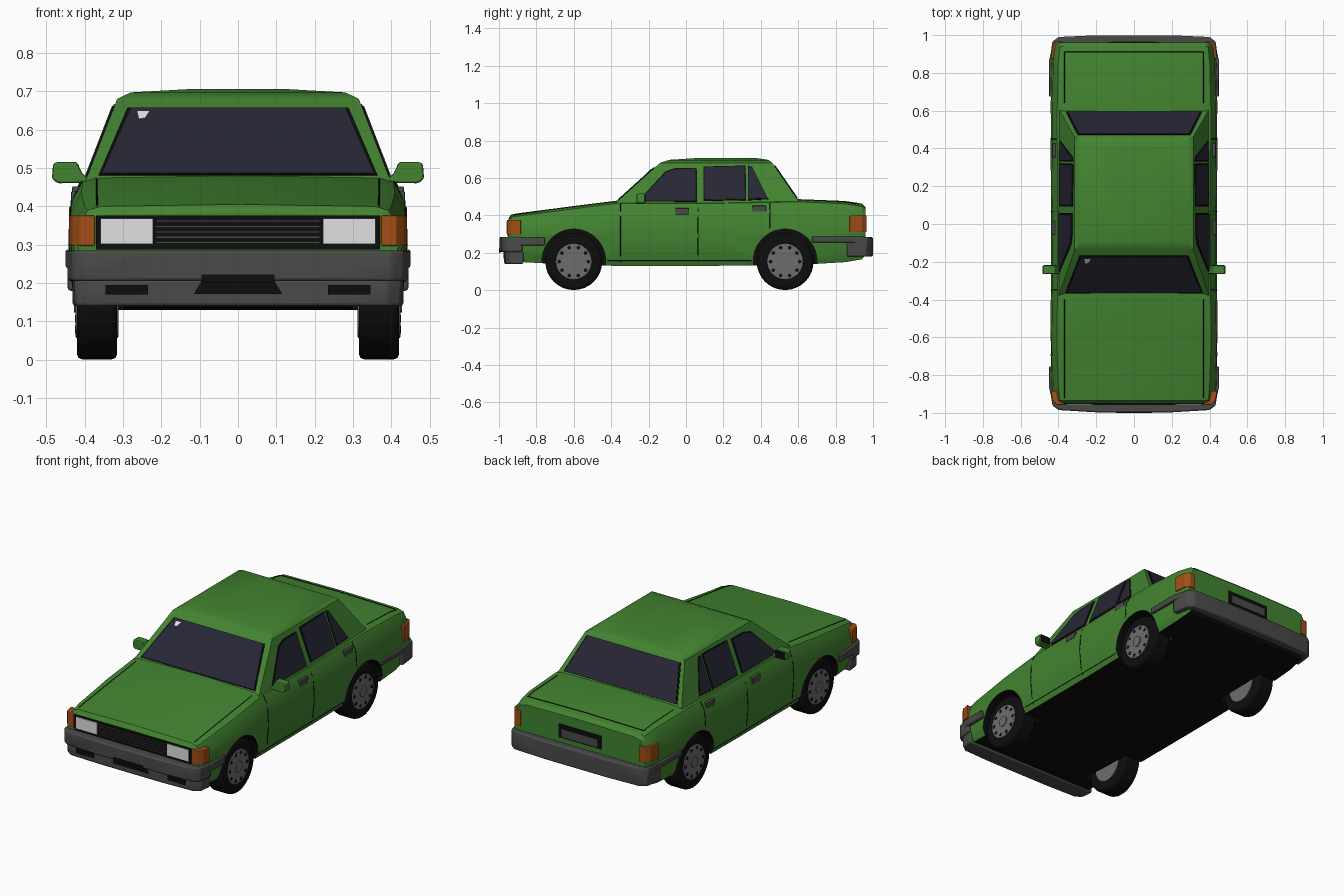
import bpy, bmesh, math
from mathutils import Vector, Matrix

if "Cube" in bpy.data.objects:
    bpy.data.objects.remove(bpy.data.objects["Cube"], do_unlink=True)


def material(name, r, g, b):
    m = bpy.data.materials.new(name)
    m.use_nodes = True
    m.diffuse_color = (r, g, b, 1)
    m.node_tree.nodes["Principled BSDF"].inputs["Base Color"].default_value = (r, g, b, 1)
    return m


GREEN = material("green paint", .055, .23, .03)
BLACK = material("black rubber", .004, .004, .004)
GLASS = material("dark glass", .02, .019, .035)
GREY = material("bumper grey", .065, .07, .065)
RIM = material("wheel grey", .15, .155, .15)
WHITE = material("lamp white", .75, .75, .75)
ORANGE = material("lamp orange", .36, .075, .008)
SIDES = (("left", 1), ("right", -1))


def finish(name, bm, mats, bevel=0):
    bmesh.ops.recalc_face_normals(bm, faces=bm.faces)
    me = bpy.data.meshes.new(name)
    bm.to_mesh(me)
    bm.free()
    ob = bpy.data.objects.new(name, me)
    bpy.context.collection.objects.link(ob)
    for m in mats:
        me.materials.append(m)
    if bevel:
        mod = ob.modifiers.new("soft edges", 'BEVEL')
        mod.width, mod.segments = bevel, 2
        mod.limit_method, mod.angle_limit = 'ANGLE', math.radians(30)
    return ob


def smooth(ob, angle=35):
    bpy.ops.object.select_all(action='DESELECT')
    ob.select_set(True)
    bpy.context.view_layer.objects.active = ob
    bpy.ops.object.shade_smooth_by_angle(angle=math.radians(angle))


def loft(name, rings, mats):
    bm = bmesh.new()
    rows = [[bm.verts.new(p) for p in ring] for ring in rings]
    for a, b in zip(rows, rows[1:]):
        for i in range(len(a)):
            j = (i + 1) % len(a)
            bm.faces.new((a[i], a[j], b[j], b[i]))
    bm.faces.new(rows[0])
    bm.faces.new(rows[-1])
    return finish(name, bm, mats)


def solid(name, pts, vec, mat, bevel=0):
    """Extrude a flat outline along a vector."""
    bm = bmesh.new()
    low = [bm.verts.new(p) for p in pts]
    high = [bm.verts.new(Vector(p) + Vector(vec)) for p in pts]
    bm.faces.new(low)
    bm.faces.new(high)
    for i in range(len(low)):
        j = (i + 1) % len(low)
        bm.faces.new((low[i], low[j], high[j], high[i]))
    return finish(name, bm, [mat], bevel)


def plate(name, pts, normal, mat, lift=.005, grow=0):
    """Thin plate lying on a surface; grow widens the outline."""
    n = Vector(normal).normalized()
    pts = [Vector(p) for p in pts]
    c = sum(pts, Vector()) / len(pts)
    pts = [p + (p - c).normalized() * grow - n * .003 for p in pts]
    return solid(name, pts, n * (lift + .003), mat)


def front_rect(name, x0, x1, z0, z1, y, depth, mat):
    return solid(name, [(x0, y, z0), (x1, y, z0), (x1, y, z1), (x0, y, z1)], (0, depth, 0), mat)


def disc(name, x0, x1, y, z, r, mats, segs=32, bevel=0):
    bm = bmesh.new()
    mat = Matrix.Translation(((x0 + x1) / 2, y, z)) @ Matrix.Rotation(math.pi / 2, 4, 'Y')
    bmesh.ops.create_cone(bm, cap_ends=True, segments=segs, radius1=r, radius2=r,
                          depth=abs(x1 - x0), matrix=mat)
    return finish(name, bm, mats, bevel)


def seam(name, pts):
    cu = bpy.data.curves.new(name, 'CURVE')
    cu.dimensions = '3D'
    cu.bevel_depth, cu.bevel_resolution = .0025, 0
    sp = cu.splines.new('POLY')
    sp.points.add(len(pts) - 1)
    for q, p in zip(sp.points, pts):
        q.co = (*p, 1)
    cu.materials.append(BLACK)
    bpy.context.collection.objects.link(bpy.data.objects.new(name, cu))


# Lower body: y, bottom, top, half width
STATIONS = [(-.95, .2, .378, .418), (-.935, .16, .4, .427), (-.87, .15, .41, .435),
            (-.6, .135, .445, .444), (-.36, .13, .475, .44), (.1, .13, .473, .44),
            (.6, .135, .482, .442), (.85, .15, .472, .436), (.94, .165, .458, .427),
            (.96, .19, .44, .417)]


def station(y):
    for a, b in zip(STATIONS, STATIONS[1:]):
        if a[0] <= y <= b[0]:
            t = (y - a[0]) / (b[0] - a[0])
            return [p + (q - p) * t for p, q in zip(a, b)][1:]


def section(y):
    zb, zt, w = station(y)
    return [(0, zb), (w - .03, zb), (w - .012, zb + .04), (w, .3), (w - .008, zt - .06),
            (w - .035, zt - .01), (w - .07, zt), (0, zt + .005)]


def side_x(y, z):
    pts = section(y)[1:7]
    for (xa, za), (xb, zb) in zip(pts, pts[1:]):
        if za <= z <= zb:
            return xa + (xb - xa) * (z - za) / (zb - za)
    return pts[-1][0]


rings = []
for s in STATIONS:
    half = section(s[0])
    rings.append([(x, s[0], z) for x, z in half] + [(-x, s[0], z) for x, z in half[-2:0:-1]])
body = loft("body", rings, [GREEN, BLACK])
for f in body.data.polygons:
    f.material_index = 1 if f.normal.z < -.6 else 0

# Wheel arches and wheels
for side, s in SIDES:
    for end, y in (("front", -.6), ("rear", .53)):
        cut = disc("arch_cutter", s * .3, s * .6, y, .157, .17, [GREEN, BLACK], 40)
        for f in cut.data.polygons:
            f.material_index = 1
        mod = body.modifiers.new("arch", 'BOOLEAN')
        mod.operation, mod.solver, mod.object = 'DIFFERENCE', 'EXACT', cut
        bpy.context.view_layer.objects.active = body
        bpy.ops.object.modifier_apply(modifier=mod.name)
        bpy.data.objects.remove(cut, do_unlink=True)
        name = f"{end}_{side}"
        smooth(disc(name + "_tyre", s * .315, s * .42, y, .153, .152, [BLACK], 32, .014))
        smooth(disc(name + "_rim", s * .312, s * .423, y, .153, .097, [RIM], 32, .004))
        disc(name + "_hub", s * .42, s * .428, y, .153, .03, [RIM], 16)
        for i in range(10):
            a = i * math.tau / 10
            disc(name + "_rim_hole", s * .418, s * .4245, y + .078 * math.cos(a),
                 .153 + .078 * math.sin(a), .01, [BLACK], 8)
smooth(body, 30)

# Cabin: z, front y, rear y, half width
rings = []
for z, y0, y1, w in ((.455, -.39, .617, .402), (.68, -.14, .462, .315),
                     (.697, -.09, .44, .28), (.706, .05, .38, .12)):
    rings.append([(-w, y0, z), (w, y0, z), (w, y1, z), (-w, y1, z)])
smooth(loft("cabin", rings, [GREEN]), 30)


def cabin_x(z):
    return .402 - (z - .455) * .087 / .225


def wind_y(z):
    return -.39 + (z - .455) * .25 / .225


def back_y(z):
    return .617 - (z - .455) * .155 / .225


def pane(name, pts, normal):
    plate(name + "_seal", pts, normal, BLACK, .003, .009)
    plate(name, pts, normal, GLASS, .006)


# Windscreen, rear window and side windows
wind_n, back_n = (0, -.225, .25), (0, .225, .155)
pane("windscreen", [(x, wind_y(z), z) for x, z in
                    ((-.355, .482), (.355, .482), (.28, .653), (-.28, .653))], wind_n)
plate("screen_sticker", [(x, wind_y(z), z) for x, z in
                         ((-.263, .643), (-.23, .643), (-.242, .625), (-.258, .622))],
      wind_n, WHITE, .008)
pane("rear_window", [(x, back_y(z), z) for x, z in
                     ((-.352, .492), (.352, .492), (.29, .664), (-.29, .664))], back_n)
WINDOWS = {"front_door_window": ((-.25, .478), (.052, .478), (.05, .648), (-.06, .643), (-.105, .628)),
           "rear_door_window": ((.1, .482), (.315, .486), (.312, .66), (.1, .655)),
           "quarter_window": ((.335, .488), (.435, .492), (.355, .65), (.335, .657))}
for side, s in SIDES:
    for name, pts in WINDOWS.items():
        pane(f"{side}_{name}", [(s * cabin_x(z), y, z) for y, z in pts], (s * .225, 0, .087))

    # Door seams, handles and panel gaps
    for name, y, low in (("front_door", -.35, .15), ("middle_door", .065, .15), ("rear_door", .45, .33)):
        zs = [low + (.465 - low) * i / 8 for i in range(9)]
        seam(f"{side}_{name}_seam", [(s * side_x(y, z), y, z) for z in zs])
    seam(f"{side}_sill_seam", [(s * side_x(y, .16), y, .16) for y in (-.42, -.36, .1, .35)])
    for name, y, z in (("front", -.02, .422), ("rear", .39, .435)):
        x = s * (side_x(y, z) - .012)
        solid(f"{side}_{name}_handle", [(x, y - .037, z - .017), (x, y + .037, z - .017),
              (x, y + .037, z + .017), (x, y - .037, z + .017)], (s * .02, 0, 0), GREY, .003)
    for name, ys in (("bonnet", (-.92, -.87, -.6, -.4)), ("boot", (.64, .85, .91))):
        seam(f"{side}_{name}_seam", [(s * .368, y, station(y)[1]) for y in ys])

    # Door mirrors
    outline = ((.375, .462), (.47, .46), (.485, .472), (.482, .51), (.472, .516), (.42, .516), (.405, .485))
    solid(side + "_mirror", [(s * x, -.265, z) for x, z in outline], (0, .045, 0), GREEN, .006)
    front_rect(side + "_mirror_glass", s * .415, s * .476, .468, .508, -.222, .006, BLACK)

    # Lamps
    for name, z0, z1, d, pts in (
            ("indicator", .297, .376, 1, ((.373, -.957), (.412, -.957), (.432, -.932), (.441, -.883), (.373, -.883))),
            ("tail_lamp", .31, .4, 1, ((.375, .966), (.412, .966), (.432, .94), (.441, .875), (.375, .875)))):
        solid(f"{side}_{name}", [(s * x, y, z0) for x, y in pts], (0, 0, z1 - z0), ORANGE, .004)
    front_rect(side + "_headlamp", s * .222, s * .358, .302, .368, -.952, -.008, WHITE)
    front_rect(side + "_bumper_vent", s * .235, s * .345, .17, .195, -.97, -.007, BLACK)

seam("boot_rear_seam", [(-.368, .91, .464), (0, .91, .469), (.368, .91, .464)])

# Grille and number plate recess
front_rect("grille", -.37, .37, .288, .376, -.948, -.007, BLACK)
for i in range(5):
    z = .304 + i * .014
    front_rect("grille_bar", -.212, .212, z, z + .003, -.953, -.005, GREY)
front_rect("plate_recess", -.135, .135, .312, .39, .957, .006, BLACK)
front_rect("plate_panel", -.115, .115, .32, .365, .96, .006, GREY)


# Bumpers
def bumper(name, outline, z0, z1, bevel=.008):
    pts = list(outline) + [(-x, y) for x, y in reversed(outline)]
    smooth(solid(name, [(x, y, z0) for x, y in pts], (0, 0, z1 - z0), GREY, bevel))


bumper("front_bumper", ((.2, -.997), (.4, -.985), (.432, -.96), (.445, -.875)), .205, .285)
bumper("front_bumper_strip", ((.43, -.95), (.449, -.87), (.449, -.755)), .24, .283, .004)
bumper("front_valance", ((.2, -.972), (.39, -.965), (.425, -.94), (.432, -.87)), .14, .21)
bumper("rear_bumper", ((.2, .999), (.4, .99), (.433, .965), (.445, .86)), .18, .285)
bumper("rear_bumper_strip", ((.43, .95), (.449, .87), (.449, .675)), .255, .287, .004)
intake = ((-.115, .172), (.115, .172), (.095, .205), (-.095, .205))
solid("front_intake", [(x, -.969, z) for x, z in intake], (0, -.007, 0), BLACK)
front_rect("front_intake_top", -.095, .095, .2, .222, -.992, -.008, BLACK)
